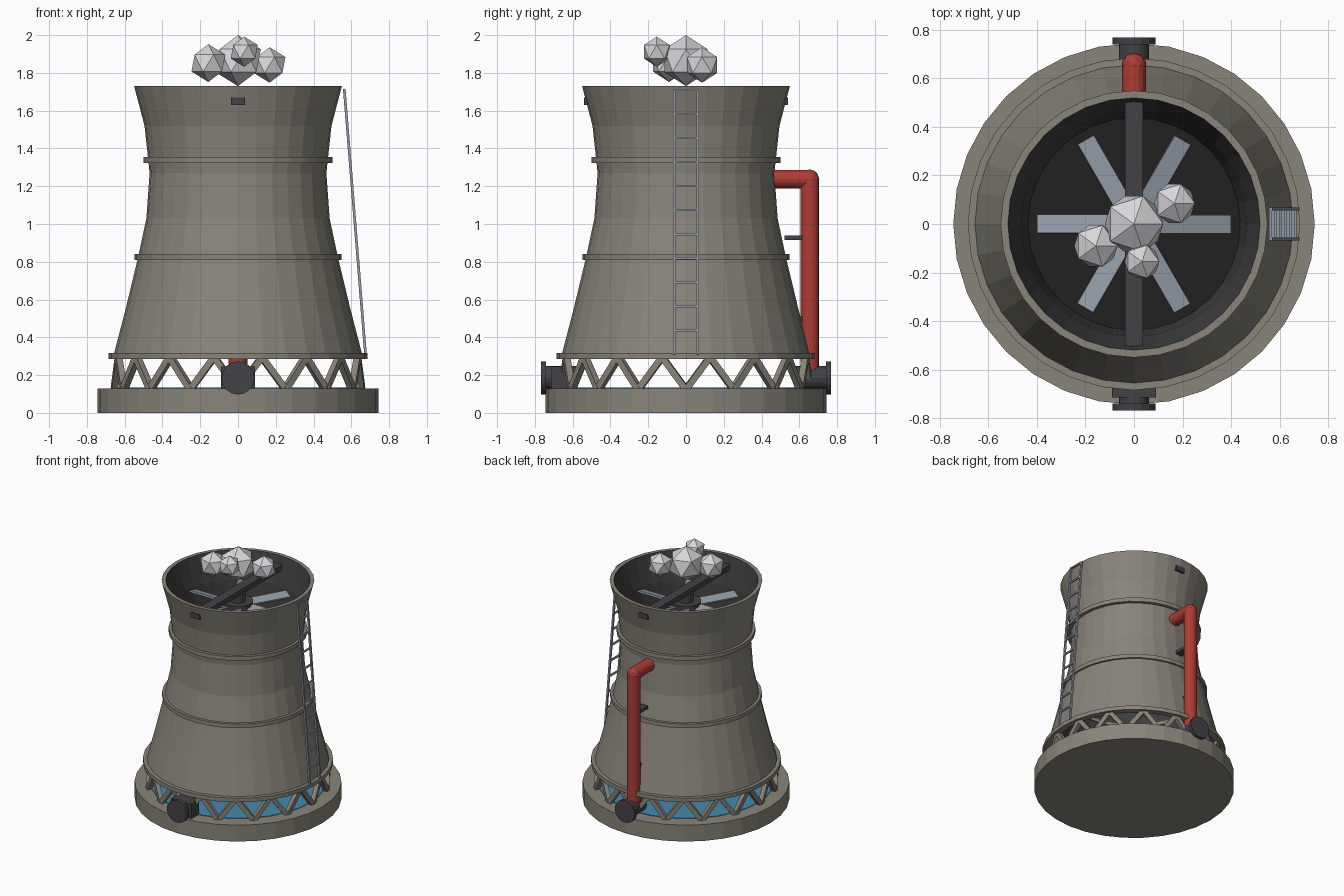
import bpy, bmesh
from math import pi, sin, cos, radians
from mathutils import Vector, Matrix

old = bpy.data.objects.get("Cube")
if old:
    bpy.data.objects.remove(old, do_unlink=True)


def material(name, *rgb):
    m = bpy.data.materials.new(name)
    m.use_nodes = True
    m.diffuse_color = (*rgb, 1)
    m.node_tree.nodes["Principled BSDF"].inputs["Base Color"].default_value = (*rgb, 1)
    return m


CONCRETE = material("concrete", .25, .232, .195)
LINING = material("dark lining", .05, .05, .05)
SHADOW = material("black floor", .015, .015, .015)
IRON = material("dark iron", .055, .055, .06)
STEEL = material("pale steel", .29, .33, .39)
RED = material("red paint", .42, .045, .037)
WATER = material("blue water", .06, .25, .42)
STEAM = material("steam white", .68, .68, .71)


def finish(name, bm, *mats):
    bmesh.ops.recalc_face_normals(bm, faces=bm.faces)
    me = bpy.data.meshes.new(name)
    bm.to_mesh(me)
    bm.free()
    for m in mats:
        me.materials.append(m)
    ob = bpy.data.objects.new(name, me)
    bpy.context.collection.objects.link(ob)
    return ob


def lathe(bm, profile, sides=32):
    """Closed ring swept from a loop of (radius, height) points."""
    rings = []
    for i in range(sides):
        a = 2 * pi * i / sides
        rings.append([bm.verts.new((r * cos(a), r * sin(a), z)) for r, z in profile])
    n = len(profile)
    for i, ring in enumerate(rings):
        nxt = rings[(i + 1) % sides]
        for j in range(n):
            k = (j + 1) % n
            bm.faces.new((ring[j], nxt[j], nxt[k], ring[k]))


def add_box(bm, size, matrix):
    bmesh.ops.create_cube(bm, size=1, matrix=matrix @ Matrix.Diagonal((*size, 1)))


def add_tube(bm, a, b, radius, sides=16):
    a, b = Vector(a), Vector(b)
    turn = (b - a).to_track_quat('Z', 'Y').to_matrix().to_4x4()
    bmesh.ops.create_cone(bm, cap_ends=True, segments=sides, radius1=radius, radius2=radius,
                          depth=(b - a).length, matrix=Matrix.Translation((a + b) / 2) @ turn)


def add_bar(bm, a, b, width, depth):
    """Square bar between two points, its depth facing along the x of its track frame."""
    a, b = Vector(a), Vector(b)
    turn = (b - a).to_track_quat('Z', 'Y').to_matrix().to_4x4()
    add_box(bm, (width, depth, (b - a).length), Matrix.Translation((a + b) / 2) @ turn)


def box(name, size, center, mat):
    bm = bmesh.new()
    add_box(bm, size, Matrix.Translation(center))
    return finish(name, bm, mat)


def tube(name, a, b, radius, mat, sides=16):
    bm = bmesh.new()
    add_tube(bm, a, b, radius, sides)
    return finish(name, bm, mat)


# Basin and water
tube("basin", (0, 0, 0), (0, 0, .13), .745, CONCRETE, 32)
tube("water", (0, 0, .12), (0, 0, .134), .635, WATER, 32)

# Waisted shell with a dark inner face
outer = [(.66, .3), (.595, .55), (.53, .82), (.485, 1.03), (.468, 1.27), (.495, 1.52), (.55, 1.73)]
WALL = .03
bm = bmesh.new()
lathe(bm, outer + [(r - WALL, z) for r, z in reversed(outer)])
bmesh.ops.recalc_face_normals(bm, faces=bm.faces)
for f in bm.faces:
    c = f.calc_center_median()
    if abs(f.normal.z) < .9 and f.normal.x * c.x + f.normal.y * c.y < 0:
        f.material_index = 1
finish("shell", bm, CONCRETE, LINING)

# Stiffening rings
for name, r, z in (("lower_ring", .685, .3), ("middle_ring", .547, .825), ("upper_ring", .5, 1.338)):
    bm = bmesh.new()
    lathe(bm, [(r, z - .016), (r, z + .016), (r - .05, z + .016), (r - .05, z - .016)])
    finish(name, bm, CONCRETE)

# Zigzag struts under the shell
BAYS = 16
bm = bmesh.new()
for i in range(BAYS):
    low = 2 * pi * i / BAYS - pi / 2
    for side in (-1, 1):
        high = low + side * pi / BAYS
        add_bar(bm, (.655 * cos(low), .655 * sin(low), .125),
                (.645 * cos(high), .645 * sin(high), .295), .034, .034)
finish("struts", bm, CONCRETE)

# Fan: floor, hub, shaft, pitched blades and the beam carrying it
tube("fan_floor", (0, 0, 1.24), (0, 0, 1.26), .445, SHADOW, 32)
tube("fan_hub", (0, 0, 1.5), (0, 0, 1.57), .11, IRON)
tube("fan_shaft", (0, 0, 1.55), (0, 0, 1.64), .055, IRON)
bm = bmesh.new()
for i in range(6):
    add_box(bm, (.34, .078, .014), Matrix.Rotation(i * pi / 3, 4, 'Z')
            @ Matrix.Translation((.23, 0, 1.54)) @ Matrix.Rotation(radians(14), 4, 'X'))
finish("fan_blades", bm, STEEL)
box("fan_beam", (.076, 1.08, .04), (0, 0, 1.65), IRON)

# Water pipe stubs with flanges, front and back
for name, s in (("front", -1), ("back", 1)):
    tube(name + "_flange", (0, s * .74, .185), (0, s * .768, .185), .088, IRON)
    tube(name + "_stub", (0, s * .58, .185), (0, s * .75, .185), .062, IRON)
box("front_valve", (.18, .1, .12), (0, -.665, .185), IRON)

# Red riser pipe
Y, TOP, R = .655, 1.238, .049
tube("riser_pipe", (0, Y, .2), (0, Y, TOP), R, RED)
tube("inlet_pipe", (0, .45, TOP), (0, Y, TOP), R, RED)
bm = bmesh.new()
bmesh.ops.create_icosphere(bm, subdivisions=2, radius=R * 1.04, matrix=Matrix.Translation((0, Y, TOP)))
finish("pipe_elbow", bm, RED)
for name, z in (("lower_bracket", .5), ("upper_bracket", .927)):
    box(name, (.06, .1, .025), (0, .572, z), IRON)

# Ladder leaning on the left side
foot, head = Vector((.675, 0, .31)), Vector((.563, 0, 1.71))
RUNGS = 11
bm = bmesh.new()
for s in (-1, 1):
    off = Vector((0, s * .062, 0))
    add_bar(bm, foot + off, head + off, .014, .014)
for i in range(1, RUNGS + 1):
    p = foot.lerp(head, i / RUNGS)
    add_box(bm, (.012, .124, .012), Matrix.Translation(p))
finish("ladder", bm, STEEL)

# Steam puffs
puffs = (("main", 0, 0, 1.865, .135), ("left", .167, .085, 1.842, .094),
         ("right", -.157, -.09, 1.852, .1), ("front", .033, -.155, 1.912, .08))
for name, x, y, z, r in puffs:
    bm = bmesh.new()
    bmesh.ops.create_icosphere(bm, subdivisions=1, radius=r, matrix=Matrix.Translation((x, y, z)))
    finish(name + "_steam_puff", bm, STEAM)
